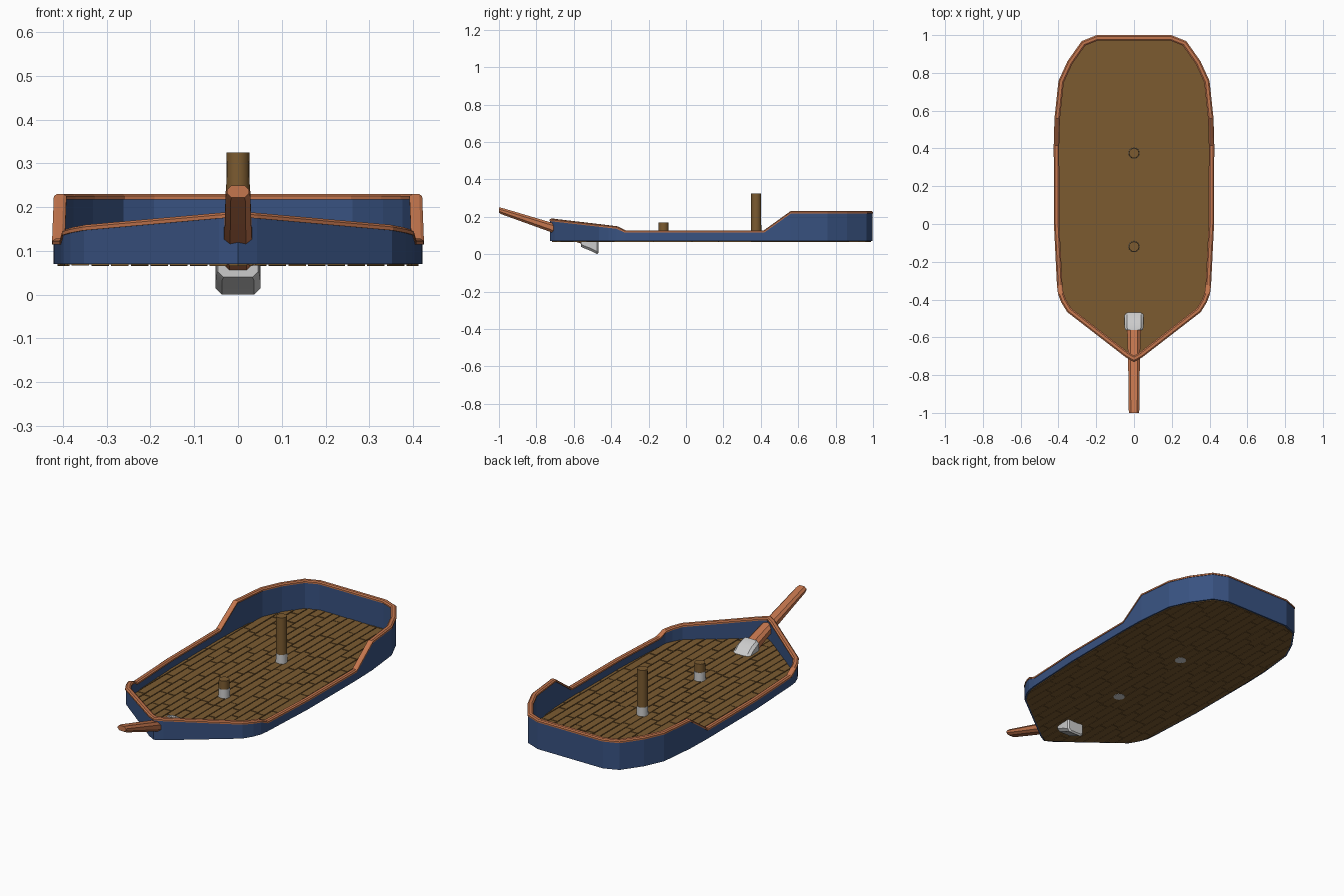
import bpy, bmesh, random
from mathutils import Vector

if "Cube" in bpy.data.objects:
    bpy.data.objects.remove(bpy.data.objects["Cube"])

random.seed(4)


def material(name, rgb):
    m = bpy.data.materials.new(name)
    m.diffuse_color = (*rgb, 1)
    m.use_nodes = True
    m.node_tree.nodes["Principled BSDF"].inputs["Base Color"].default_value = m.diffuse_color
    return m


BLUE = material("blue_paint", (0.04, 0.085, 0.22))
TRIM = material("red_wood", (0.55, 0.18, 0.075))
WOOD = material("brown_wood", (0.20, 0.105, 0.03))


def finish(name, bm, mat=None, smooth=None):
    bmesh.ops.remove_doubles(bm, verts=bm.verts, dist=1e-6)
    bmesh.ops.recalc_face_normals(bm, faces=bm.faces)
    mesh = bpy.data.meshes.new(name)
    bm.to_mesh(mesh)
    bm.free()
    ob = bpy.data.objects.new(name, mesh)
    bpy.context.collection.objects.link(ob)
    if mat:
        mesh.materials.append(mat)
    if smooth:
        bpy.ops.object.select_all(action='DESELECT')
        ob.select_set(True)
        bpy.context.view_layer.objects.active = ob
        bpy.ops.object.shade_smooth_by_angle(angle=smooth)
    return ob


def loft(bm, rings, close_ends=True, loop=False):
    vs = [[bm.verts.new(p) for p in r] for r in rings]
    n = len(vs[0])
    pairs = list(zip(vs, vs[1:])) + ([(vs[-1], vs[0])] if loop else [])
    for a, b in pairs:
        for i in range(n):
            j = (i + 1) % n
            bm.faces.new((a[i], a[j], b[j], b[i]))
    if close_ends and not loop:
        bm.faces.new(vs[0])
        bm.faces.new(vs[-1])


# Plan outline, bow to stern on the right, then mirrored
half = [(0.045, -0.705), (0.354, -0.466), (0.385, -0.415), (0.402, -0.372),
        (0.408, -0.325), (0.424, 0.0), (0.425, 0.417), (0.421, 0.56),
        (0.40, 0.757), (0.352, 0.862), (0.277, 0.968), (0.197, 1.0)]
outline = [Vector((0, -0.73))] + [Vector(p) for p in half] + \
          [Vector((-x, y)) for x, y in reversed(half)]


def inset(poly, d):
    out = []
    for i, p in enumerate(poly):
        e1 = (p - poly[i - 1]).normalized()
        e2 = (poly[(i + 1) % len(poly)] - p).normalized()
        n1, n2 = Vector((-e1.y, e1.x)), Vector((-e2.y, e2.x))
        out.append(p + (n1 + n2) * d / (1 + n1.dot(n2)))
    return out


def sheer(y):
    keys = [(-0.73, 0.19), (-0.372, 0.149), (-0.325, 0.128), (0.417, 0.128),
            (0.56, 0.23), (1.0, 0.23)]
    for (a, za), (b, zb) in zip(keys, keys[1:]):
        if y <= b:
            return za + (zb - za) * (y - a) / (b - a)
    return keys[-1][1]


def sweep(name, section, mat):
    """Section of (inset, fixed z or None, offset below the sheer line)."""
    bm = bmesh.new()
    offs = [inset(outline, d) for d, _, _ in section]
    rings = []
    for i, p in enumerate(outline):
        rings.append([(o[i].x, o[i].y, z if z is not None else sheer(p.y) - dz)
                      for o, (_, z, dz) in zip(offs, section)])
    loft(bm, rings, loop=True)
    return finish(name, bm, mat)


# Hull wall and its chamfered top rail
sweep("hull_wall", [(0.003, 0.07, 0), (0.003, None, 0.009),
                    (0.024, None, 0.009), (0.024, 0.07, 0)], BLUE)
sweep("top_rail", [(0, None, 0.013), (0, None, 0.005), (0.007, None, 0),
                   (0.022, None, 0), (0.029, None, 0.005), (0.029, None, 0.013)], TRIM)


def clip(poly, axis, value, sign):
    out = []
    for i, b in enumerate(poly):
        a = poly[i - 1]
        da, db = (a[axis] - value) * sign, (b[axis] - value) * sign
        if da * db < 0:
            out.append(a.lerp(b, da / (da - db)))
        if db >= 0:
            out.append(b)
    return out


def prism(bm, poly, z0, z1):
    loft(bm, [[(p.x, p.y, z) for p in poly] for z in (z0, z1)])


# Deck: staggered boards over a thin core
bm = bmesh.new()
area = inset(outline, 0.012)
prism(bm, area, 0.0685, 0.0725)
width, gap = 0.045, 0.0025
for k in range(-9, 10):
    x0, x1 = (k - 0.5) * width + gap, (k + 0.5) * width - gap
    strip = clip(clip(area, 0, x0, 1), 0, x1, -1)
    if len(strip) < 3:
        continue
    y = -0.75 - random.uniform(0, 0.15)
    while y < 1.0:
        y2 = y + random.uniform(0.13, 0.27)
        board = clip(clip(strip, 1, y + gap, 1), 1, y2 - gap, -1)
        if len(board) > 2:
            dz = random.uniform(-0.001, 0.001)
            prism(bm, board, 0.0665 + dz, 0.076 + dz)
        y = y2
finish("deck_boards", bm, WOOD)


# Masts with grey collars through the deck
def post(name, y, r0, r1, z0, z1, mat=None):
    bm = bmesh.new()
    bmesh.ops.create_cone(bm, cap_ends=True, segments=16, radius1=r0, radius2=r1,
                          depth=z1 - z0)
    bmesh.ops.translate(bm, verts=bm.verts, vec=(0, y, (z0 + z1) / 2))
    finish(name, bm, mat, 0.6)


for tag, y, top in (("main", 0.375, 0.325), ("fore", -0.12, 0.17)):
    post(tag + "_mast", y, 0.0275, 0.0265, 0.12, top, WOOD)
    post(tag + "_mast_collar", y, 0.0295, 0.0285, 0.065, 0.124)


# Bowsprit: lofted eight-sided spar with a grey heel block
def octagon(y, zlo, zhi, hw, c):
    pts = [(hw - c, zlo), (hw, zlo + c), (hw, zhi - c), (hw - c, zhi)]
    pts += [(-x, z) for x, z in reversed(pts)]
    return [(x, y, z) for x, z in pts]


bm = bmesh.new()
loft(bm, [octagon(-1.0, 0.222, 0.250, 0.025, 0.010),
          octagon(-0.985, 0.213, 0.248, 0.028, 0.011),
          octagon(-0.73, 0.121, 0.172, 0.031, 0.013),
          octagon(-0.54, 0.048, 0.116, 0.037, 0.017)])
finish("bowsprit", bm, TRIM, 0.5)

bm = bmesh.new()
loft(bm, [octagon(-0.562, 0.040, 0.128, 0.046, 0.013),
          octagon(-0.55, 0.034, 0.127, 0.049, 0.013),
          octagon(-0.51, 0.018, 0.112, 0.051, 0.014),
          octagon(-0.475, 0.0, 0.084, 0.051, 0.014),
          octagon(-0.468, 0.008, 0.076, 0.045, 0.012)])
finish("bowsprit_heel", bm, None, 0.5)
